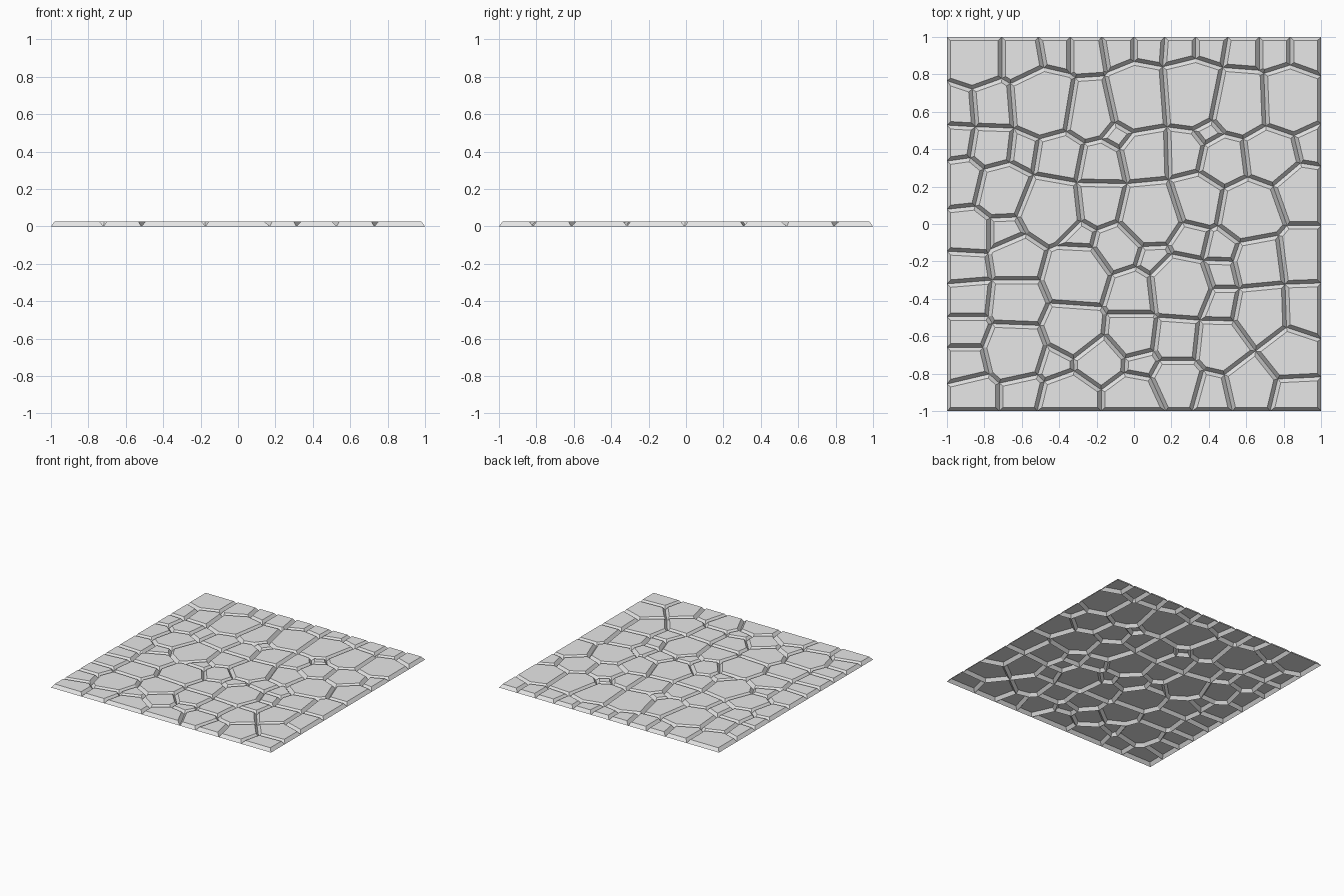
import bpy
import bmesh
from mathutils import Vector

cube = bpy.data.objects.get("Cube")
if cube:
    bpy.data.objects.remove(cube, do_unlink=True)

BEVEL_WIDTH = 0.02
STONE_HEIGHT = 0.027

# Stone centres in hundredths, grouped by the radius of the stone
field_stones = {
    0.055: [(-8, 48), (40, 50), (10, -19), (-42, -75), (3, -75), (-29, -8)],
    0.07: [(-59, 39), (-69, -5), (47, -13), (47, -27)],
    0.08: [(-93, 61), (-94, 44), (94, 42), (30, -9), (47, -43)],
    0.107: [(-76, 41), (-17, 32), (-91, 23), (-88, -5), (-59, 88),
            (-75, 63), (26, 39), (23, -62), (91, -46)],
    0.117: [(-18, 11), (-63, -19), (-9, -13), (90, -17), (-18, -74),
            (-40, 36), (-1, -37), (-1, -59)],
    0.126: [(-84, 88), (6, 37), (49, 34), (35, 12), (-63, -42),
            (67, -20), (83, -70), (63, -86), (23, -86), (47, -65)],
    0.138: [(-70, 18), (68, -47), (-32, -56), (90, 17)],
    0.15: [(73, 37), (-24, 61), (-64, -68)],
    0.162: [(-45, 8), (9, 5), (62, 7), (-30, -28), (25, -34), (-34, -97), (-1, -97)],
    0.18: [(-48, 65), (3, 67), (30, 69), (57, 65), (83, 66)],
}
stones = [(Vector(centre) / 100, radius)
          for radius, centres in field_stones.items() for centre in centres]

# Rows of small stones along the back, left and front borders
stones += [(Vector((x, 0.94)), 0.06) for x in (-0.08, 0.08, 0.25, 0.41)]
stones += [(Vector((x, 0.91)), 0.085) for x in (-0.42, -0.26, 0.59, 0.75, 0.92)]
stones += [(Vector((-0.89, y)), 0.085) for y in (-0.23, -0.41, -0.58, -0.74)]
stones += [(Vector((x, -0.91)), 0.085) for x in (-0.85, -0.59, 0.41, 0.84)]


def clip(outline, normal, limit):
    """Keep the part of a convex outline where normal . point <= limit."""
    kept = []
    for start, end in zip(outline, outline[1:] + outline[:1]):
        a = normal.dot(start) - limit
        b = normal.dot(end) - limit
        if a <= 0:
            kept.append(start)
        if a * b < 0:
            kept.append(start.lerp(end, a / (a - b)))
    return kept


def stone_outline(centre, radius):
    """Cut the square slab down to the area nearest to one stone."""
    outline = [Vector(corner) for corner in ((-1, -1), (1, -1), (1, 1), (-1, 1))]
    for other, other_radius in stones:
        if other != centre:
            limit = (other.length_squared - centre.length_squared
                     + radius ** 2 - other_radius ** 2) / 2
            outline = clip(outline, other - centre, limit)
    return outline


# Flat mosaic of stone outlines, joined along the grooves
bm = bmesh.new()
for centre, radius in stones:
    outline = stone_outline(centre, radius)
    if len(outline) > 2:
        bm.faces.new([bm.verts.new((p.x, p.y, 0)) for p in outline])
bmesh.ops.remove_doubles(bm, verts=bm.verts, dist=0.001)
bmesh.ops.remove_doubles(bm, verts=bm.verts, dist=0.025)

# Raise each stone top, leaving sloped sides and V grooves, open underneath
bmesh.ops.inset_individual(bm, faces=bm.faces[:], thickness=BEVEL_WIDTH,
                           depth=STONE_HEIGHT, use_even_offset=True)

mesh = bpy.data.meshes.new("stone_paving")
bm.to_mesh(mesh)
bm.free()

# Plain grey stone
stone_grey = bpy.data.materials.new("stone_grey")
stone_grey.use_nodes = True
colour = (0.8, 0.8, 0.8, 1)
stone_grey.diffuse_color = colour
stone_grey.node_tree.nodes["Principled BSDF"].inputs["Base Color"].default_value = colour
mesh.materials.append(stone_grey)

paving = bpy.data.objects.new("stone_paving", mesh)
bpy.context.collection.objects.link(paving)
